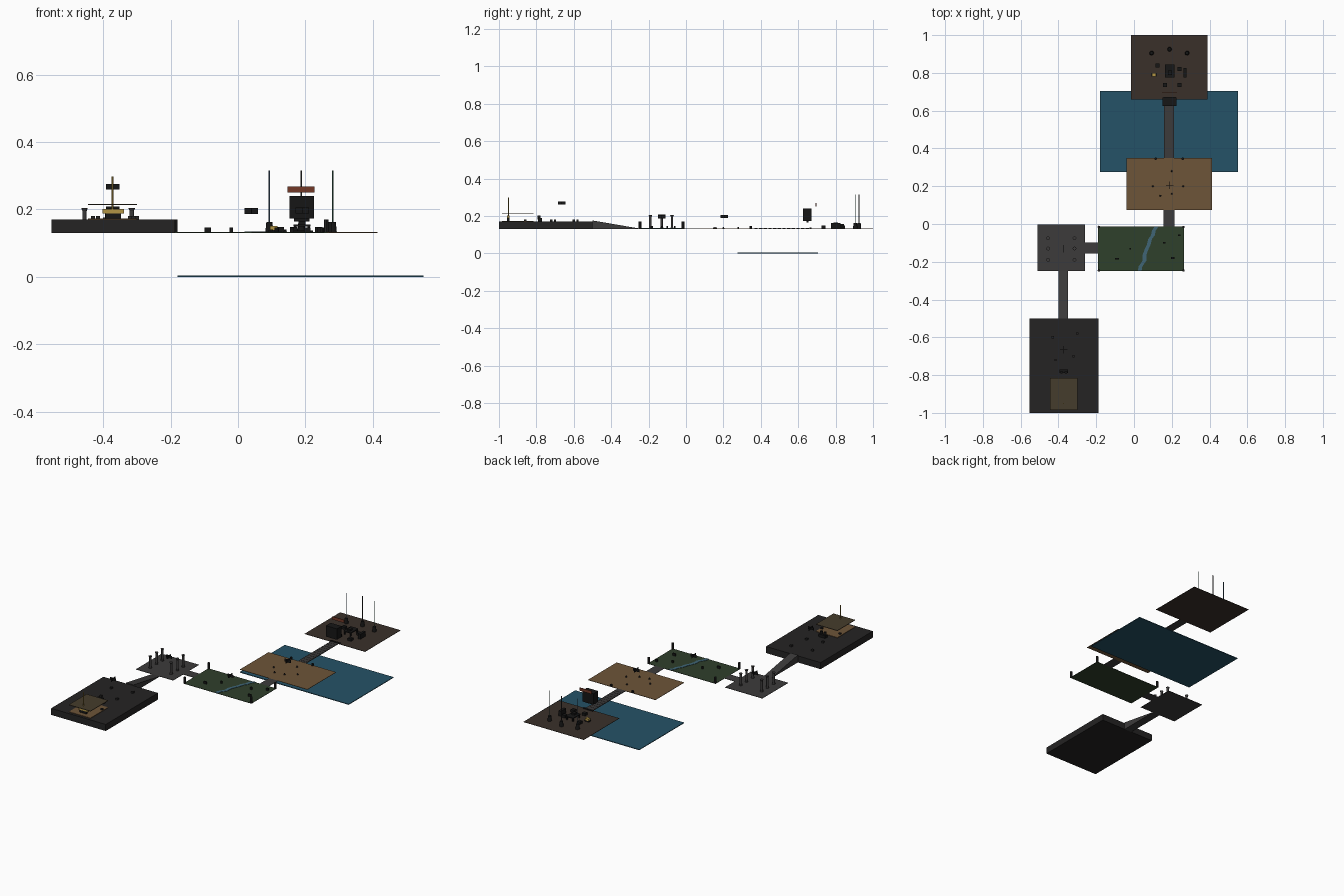
import bpy, bmesh, math
from mathutils import Vector

if "Cube" in bpy.data.objects:
    bpy.data.objects.remove(bpy.data.objects["Cube"])

G = 0.133      # general floor level
T = 0.171      # top of the raised hall


def mat(name, r, g, b):
    m = bpy.data.materials.new(name)
    m.diffuse_color = (r, g, b, 1)
    m.use_nodes = True
    m.node_tree.nodes["Principled BSDF"].inputs["Base Color"].default_value = m.diffuse_color
    return m


DARK = mat("charcoal", .018, .017, .017)
BLACK = mat("black", .008, .008, .008)
STONE = mat("stone", .045, .043, .043)
GREEN = mat("grass", .028, .05, .024)
SAND = mat("sand", .155, .09, .04)
BROWN = mat("earth", .042, .03, .023)
WATER = mat("water", .018, .085, .135)
STREAM = mat("stream", .05, .13, .18)
GOLD = mat("gold", .45, .3, .06)
RED = mat("red", .17, .04, .02)
AMBER = mat("amber", .06, .045, .025)
BLUE_L = mat("blue_beam", .06, .12, .2)
GREEN_L = mat("green_beam", .04, .12, .08)


def finish(name, bm, m):
    bmesh.ops.recalc_face_normals(bm, faces=bm.faces)
    me = bpy.data.meshes.new(name)
    bm.to_mesh(me)
    bm.free()
    me.materials.append(m)
    o = bpy.data.objects.new(name, me)
    bpy.context.collection.objects.link(o)
    return o


def box(name, x0, x1, y0, y1, z0, z1, m):
    bm = bmesh.new()
    bmesh.ops.create_cube(bm, size=1)
    for v in bm.verts:
        v.co = ((x0 + x1) / 2 + v.co.x * (x1 - x0), (y0 + y1) / 2 + v.co.y * (y1 - y0),
                (z0 + z1) / 2 + v.co.z * (z1 - z0))
    return finish(name, bm, m)


def block(name, x, y, z, w, d, h, m):
    return box(name, x - w / 2, x + w / 2, y - d / 2, y + d / 2, z, z + h, m)


def rod(name, x, y, z, r, h, m, n=12, r2=None):
    bm = bmesh.new()
    bmesh.ops.create_cone(bm, cap_ends=True, segments=n, radius1=r,
                          radius2=r if r2 is None else r2, depth=h)
    bmesh.ops.translate(bm, verts=bm.verts, vec=(x, y, z + h / 2))
    return finish(name, bm, m)


def prism(name, pts, z0, z1, m):
    bm = bmesh.new()
    f = bm.faces.new([bm.verts.new((x, y, z0)) for x, y in pts])
    r = bmesh.ops.extrude_face_region(bm, geom=[f])
    for v in r["geom"]:
        if isinstance(v, bmesh.types.BMVert):
            v.co.z = z1
    return finish(name, bm, m)


def marker(x, y, z0, z1):
    # floating sign made of two crossed thin panels
    block("sign_panel_wide", x, y, z0, .04, .002, z1 - z0, BLACK)
    block("sign_panel_deep", x, y, z0, .002, .04, z1 - z0, BLACK)


# ground slabs
box("water_sheet", -.18, .55, .275, .705, 0, .004, WATER)
box("raised_hall_floor", -.553, -.187, -1, -.5, .131, T, DARK)
box("column_room_floor", -.51, -.26, -.25, -.003, G - .002, G, STONE)
box("garden_floor", -.19, .265, -.25, -.012, G - .002, G, GREEN)
box("sand_floor", -.04, .413, .075, .35, G - .002, G, SAND)
box("end_terrace_floor", -.015, .39, .66, 1, G - .002, G, BROWN)

# ramp from the column room up to the hall
ramp = box("ramp", -.4, -.35, -.5, -.25, .131, G, STONE)
for v in ramp.data.vertices:
    if v.co.y < -.4 and v.co.z > .132:
        v.co.z = T + .005

# walkways
box("west_walkway", -.26, -.19, -.155, -.097, G - .002, G, STONE)
box("middle_walkway", .155, .215, -.012, .075, G - .002, G, STONE)
box("water_bridge", .16, .212, .35, .66, G - .002, G + .001, STONE)
for i in range(12):
    y = .365 + i * .025
    box("bridge_plank", .16, .212, y, y + .018, G, G + .002, STONE)

# raised hall: dais carpet, canopy, throne, pole
box("dais_carpet", -.445, -.3, -.985, -.815, T, T + .003, SAND)
box("canopy_sheet", -.445, -.3, -.985, -.815, .213, .216, AMBER)
rod("canopy_pole", -.372, -.95, T, .003, .127, GOLD, 8)
block("throne_base", -.372, -.78, T, .045, .02, .017, BLACK)
for s in (-1, 1):
    rod("throne_side_orb", -.372 + s * .012, -.785, T + .01, .008, .022, BLACK)
block("altar_top", -.37, -.95, .188, .064, .012, .014, GOLD)
block("altar_base", -.37, -.95, T, .045, .012, .017, BLACK)
for x, y in ((-.43, -.86), (-.415, -.72), (-.31, -.86), (-.32, -.7), (-.43, -.6), (-.3, -.58)):
    block("hall_stone", x, y, T, .012, .012, .01, DARK)
marker(-.372, -.665, .26, .276)

# column room
for x in (-.455, -.315):
    for y in (-.19, -.13, -.075):
        rod("column_base", x, y, G, .009, .006, STONE)
        rod("column_shaft", x, y, G, .0065, .072, STONE)
        rod("column_capital", x, y, .196, .0065, .009, STONE, r2=.01)
marker(-.372, -.13, .192, .209)

# garden: corner posts, stream and stones
for x in (-.186, .262):
    for y in (-.246, -.016):
        rod("corner_post", x, y, G, .007, .037, DARK, 8)
path = [(.03, -.25), (.034, -.225), (.055, -.195), (.055, -.165), (.066, -.135),
        (.078, -.11), (.085, -.08), (.1, -.06), (.105, -.035), (.12, -.012)]
w = .01
prism("stream", [(x - w, y) for x, y in path] + [(x + w, y) for x, y in reversed(path)],
      G, G + .002, STREAM)
for x, y, s in ((-.09, -.185, .02), (.205, -.18, .02), (-.02, -.13, .01),
                (.16, -.1, .012), (.24, -.06, .012)):
    block("garden_stone", x, y, G, s, .008, .014, BLACK)
marker(.04, -.13, .187, .204)

# sand area: bridge posts, pebbles
for x in (.115, .258):
    rod("bridge_gate_post", x, .346, G, .007, .013, BLACK, 8)
for x, y in ((.1, .2), (.14, .15), (.2, .16), (.26, .2), (.2, .28)):
    rod("pebble", x, y, G, .005, .008, DARK, 8, .003)
marker(.19, .205, .188, .206)

# end terrace: hanging gate block, banner, beams on pedestals
box("gate_block", .152, .226, .625, .67, .174, .24, BLACK)
box("gate_neck", .166, .212, .645, .655, .165, .174, BLACK)
box("gate_threshold", .155, .222, .66, .672, G, G + .004, BLACK)
box("red_banner", .147, .227, .693, .697, .25, .268, RED)
for x, y, m in ((.093, .905, BLUE_L), (.188, .925, STONE), (.281, .905, GREEN_L)):
    rod("pedestal", x, y, G, .012, .03, BLACK, 12, .009)
    rod("light_beam", x, y, G + .03, .002, .152, m, 8)

# terrace furniture
block("table", .19, .81, .15, .05, .07, .006, BLACK)
for sx in (-1, 1):
    for sy in (-1, 1):
        block("table_leg", .19 + sx * .02, .81 + sy * .03, G, .007, .007, .018, BLACK)
block("table_crate", .19, .8, .156, .02, .025, .01, BLACK)
block("gold_chest", .106, .79, G + .004, .022, .018, .014, GOLD)
block("chest_base", .106, .79, G, .03, .02, .006, BLACK)
for x, y in ((.24, .735), (.165, .735), (.125, .84), (.24, .82)):
    block("stool", x, y, G, .022, .022, .015, BLACK)
block("cabinet", .27, .8, G, .016, .05, .03, BLACK)
